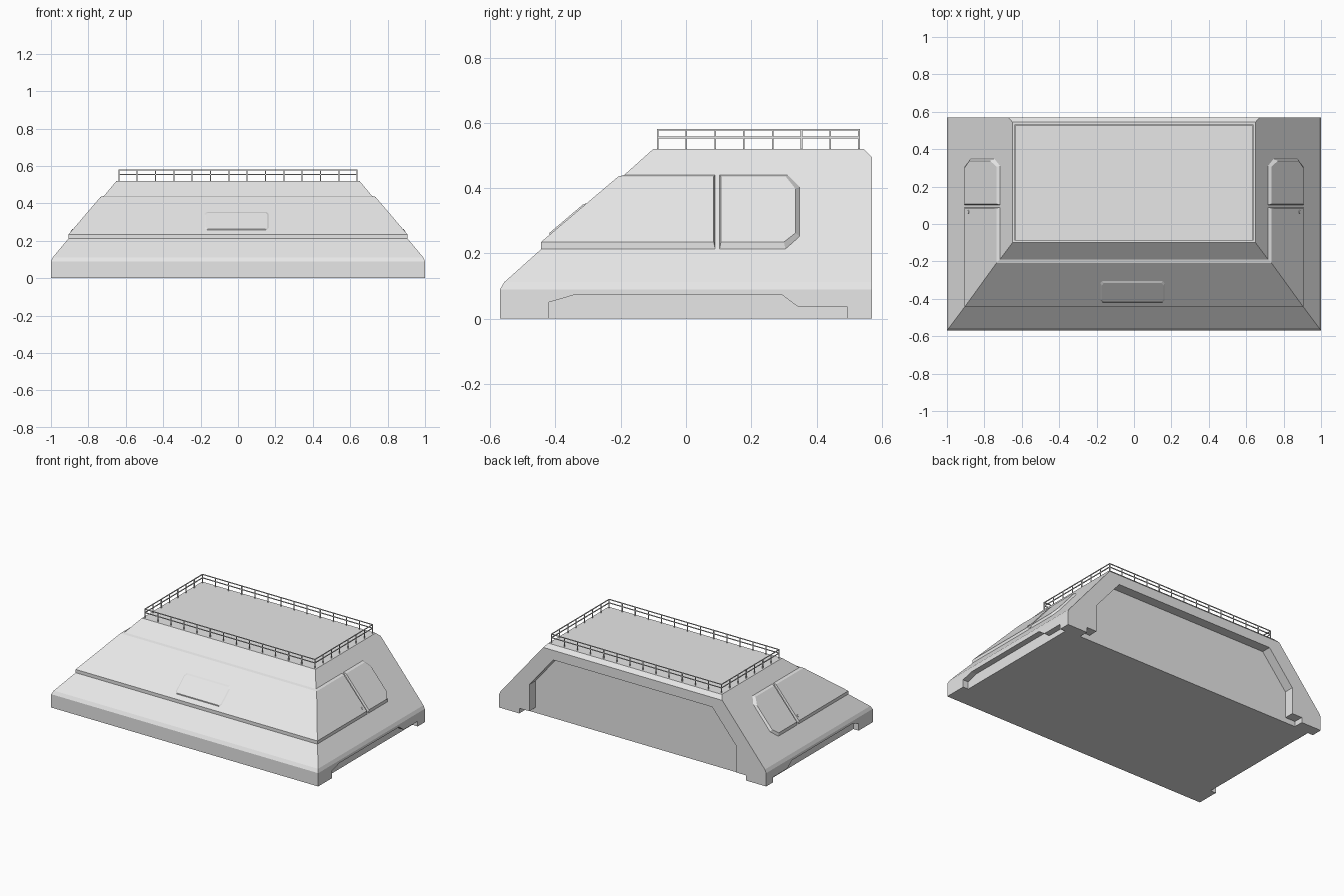
import bpy, bmesh, math
from mathutils import Vector

cube = bpy.data.objects.get("Cube")
if cube:
    bpy.data.objects.remove(cube, do_unlink=True)

grey = bpy.data.materials.new("hull_grey")
grey.use_nodes = True
grey.diffuse_color = (0.8, 0.8, 0.8, 1)
grey.node_tree.nodes["Principled BSDF"].inputs["Base Color"].default_value = (0.8, 0.8, 0.8, 1)


def finish(name, bm):
    bmesh.ops.recalc_face_normals(bm, faces=bm.faces)
    mesh = bpy.data.meshes.new(name)
    bm.to_mesh(mesh)
    bm.free()
    mesh.materials.append(grey)
    obj = bpy.data.objects.new(name, mesh)
    bpy.context.collection.objects.link(obj)
    return obj


def loft(name, loops):
    """Closed solid through loops that have equal point counts."""
    bm = bmesh.new()
    rings = [[bm.verts.new(p) for p in loop] for loop in loops]
    n = len(rings[0])
    for a, b in zip(rings, rings[1:]):
        for i in range(n):
            j = (i + 1) % n
            bm.faces.new((a[i], a[j], b[j], b[i]))
    bm.faces.new(rings[0])
    bm.faces.new(rings[-1])
    return finish(name, bm)


def cut(target, cutter):
    mod = target.modifiers.new("cut", "BOOLEAN")
    mod.operation, mod.solver, mod.object = "DIFFERENCE", "EXACT", cutter
    bpy.context.view_layer.objects.active = target
    bpy.ops.object.modifier_apply(modifier=mod.name)
    bpy.data.objects.remove(cutter, do_unlink=True)


# Sloping walls of the hull as functions of height
def side_x(z):
    return 1 - (z - 0.1) * 0.35 / 0.42


def front_y(z):
    return -0.57 + (z - 0.1) * 0.47 / 0.42


# Raised panel planes stand a little off the walls
def on_front(x, z, out):
    return Vector((x, front_y(z) - 0.025 + (z - 0.235) * 0.06 - out, z))


def on_side(s):
    return lambda y, z, out: Vector((s * (side_x(z) + 0.018 - (z - 0.235) * 0.02 + out), y, z))


# Hull
def ring(z, x, yf, yb):
    return [(-x, yf, z), (x, yf, z), (x, yb, z), (-x, yb, z)]


hull = loft("hull", [
    ring(0, 1, -0.57, 0.57),
    ring(0.09, 1, -0.57, 0.57),
    ring(0.112, side_x(0.112), front_y(0.112), 0.57),
    ring(0.495, side_x(0.495), front_y(0.495), 0.57),
    ring(0.52, side_x(0.52), front_y(0.52), 0.545)])

# Rear bay
half = [(0.85, -0.05), (0.85, 0.035), (0.775, 0.035), (0.775, 0.215), (0.595, 0.43)]
bay = half + [(-x, z) for x, z in reversed(half)]
cut(hull, loft("bay_cutter", [[(x, y, z) for x, z in bay] for y in (0.505, 0.7)]))

# Skirt notches
notch = [(-0.42, -0.05), (-0.42, 0.05), (-0.345, 0.072), (0.295, 0.072),
         (0.345, 0.035), (0.495, 0.035), (0.495, -0.05)]
for s in (1, -1):
    cut(hull, loft("notch_cutter", [[(s * x, y, z) for y, z in notch] for x in (0.96, 1.2)]))


# Raised panels: a foot loop on the wall and a smaller loop on the panel plane
LOW, HIGH, FOOT, HEAD = 0.235, 0.435, 0.21, 0.441


def corner(s, z, raised):
    if raised:
        return (on_side(s)(0, z, 0).x, on_front(0, z, 0).y, z)
    return (s * (side_x(z) - 0.003), front_y(z) + 0.003, z)


def wall(s, y, z):
    return (s * (side_x(z) - 0.003), y, z)


loft("front_panel", [
    [corner(s, z, up) for s, z in ((-1, a), (1, a), (1, b), (-1, b))]
    for a, b, up in ((FOOT, HEAD, False), (LOW, HIGH, True))])

door_foot = [(0.102, FOOT), (0.305, FOOT), (0.35, 0.25), (0.35, 0.405), (0.312, HEAD), (0.102, HEAD)]
door_face = [(0.107, LOW), (0.3, LOW), (0.336, 0.263), (0.336, 0.397), (0.306, HIGH), (0.107, HIGH)]


def chamfered(u0, u1, z0, z1, c):
    return [(u0 + c, z0), (u1 - c, z0), (u1, z0 + c), (u1, z1 - c),
            (u1 - c, z1), (u0 + c, z1), (u0, z1 - c), (u0, z0 + c)]


def raised_plate(name, place, big, small, out):
    loft(name, [[place(u, z, -0.004) for u, z in big], [place(u, z, out) for u, z in small]])


def trim(name, place, outline, width):
    """Thin raised frame following a closed outline."""
    bm = bmesh.new()
    face = bm.faces.new([bm.verts.new(place(u, z, 0.003)) for u, z in outline])
    bm.normal_update()
    bmesh.ops.inset_region(bm, faces=[face], thickness=width, use_even_offset=True)
    bmesh.ops.delete(bm, geom=[face], context="FACES_ONLY")
    res = bmesh.ops.extrude_face_region(bm, geom=bm.faces[:], use_keep_orig=True)
    shift = place(0, 0.3, -0.003) - place(0, 0.3, 0.003)
    moved = [v for v in res["geom"] if isinstance(v, bmesh.types.BMVert)]
    bmesh.ops.translate(bm, verts=moved, vec=shift)
    finish(name, bm)


for s, label in ((1, "left"), (-1, "right")):
    place = on_side(s)
    loft(label + "_side_panel", [
        [corner(s, FOOT, False), wall(s, 0.09, FOOT), wall(s, 0.09, HEAD), corner(s, HEAD, False)],
        [corner(s, LOW, True), place(0.085, LOW, 0), place(0.085, HIGH, 0), corner(s, HIGH, True)]])
    loft(label + "_door", [
        [wall(s, y, z) for y, z in door_foot],
        [place(y, z, 0) for y, z in door_face]])
    knob = [(0.065 + 0.01 * math.cos(math.tau * i / 8), 0.257 + 0.007 * math.sin(math.tau * i / 8))
            for i in range(8)]
    raised_plate(label + "_door_knob", place, knob, knob, 0.004)

# Front hatch and its long surround
raised_plate("front_hatch", on_front,
             chamfered(-0.185, 0.168, 0.253, 0.357, 0.012),
             chamfered(-0.172, 0.157, 0.263, 0.349, 0.01), 0.007)
surround = [(-0.1, 0.25), (0.40, 0.25), (0.52, 0.298), (0.79, 0.298), (0.70, 0.41),
            (0.68, 0.416), (0.29, 0.416), (0.19, 0.357), (-0.1, 0.357)]
trim("front_surround", on_front, surround, 0.008)

# Window on the right side only
trim("right_window_frame", on_side(-1), chamfered(-0.19, 0.04, 0.263, 0.34, 0.01), 0.008)


# Deck railing
rail = bmesh.new()


def bar(a, b, t=0.005):
    a, b = Vector(a), Vector(b)
    made = bmesh.ops.create_cube(rail, size=1)["verts"]
    size = [abs(d) + t for d in (b - a)]
    bmesh.ops.scale(rail, verts=made, vec=size)
    bmesh.ops.translate(rail, verts=made, vec=(a + b) / 2)


X, Y0, Y1, TOP = 0.637, -0.087, 0.53, 0.5785
for z in (0.555, TOP):
    for y in (Y0, Y1):
        bar((-X, y, z), (X, y, z))
    for x in (-X, X):
        bar((x, Y0, z), (x, Y1, z))
for i in range(14):
    x = -X + 2 * X * i / 13
    for y in (Y0, Y1):
        bar((x, y, 0.518), (x, y, TOP))
for i in range(1, 7):
    y = Y0 + (Y1 - Y0) * i / 7
    for x in (-X, X):
        bar((x, y, 0.518), (x, y, TOP))
finish("deck_railing", rail)
